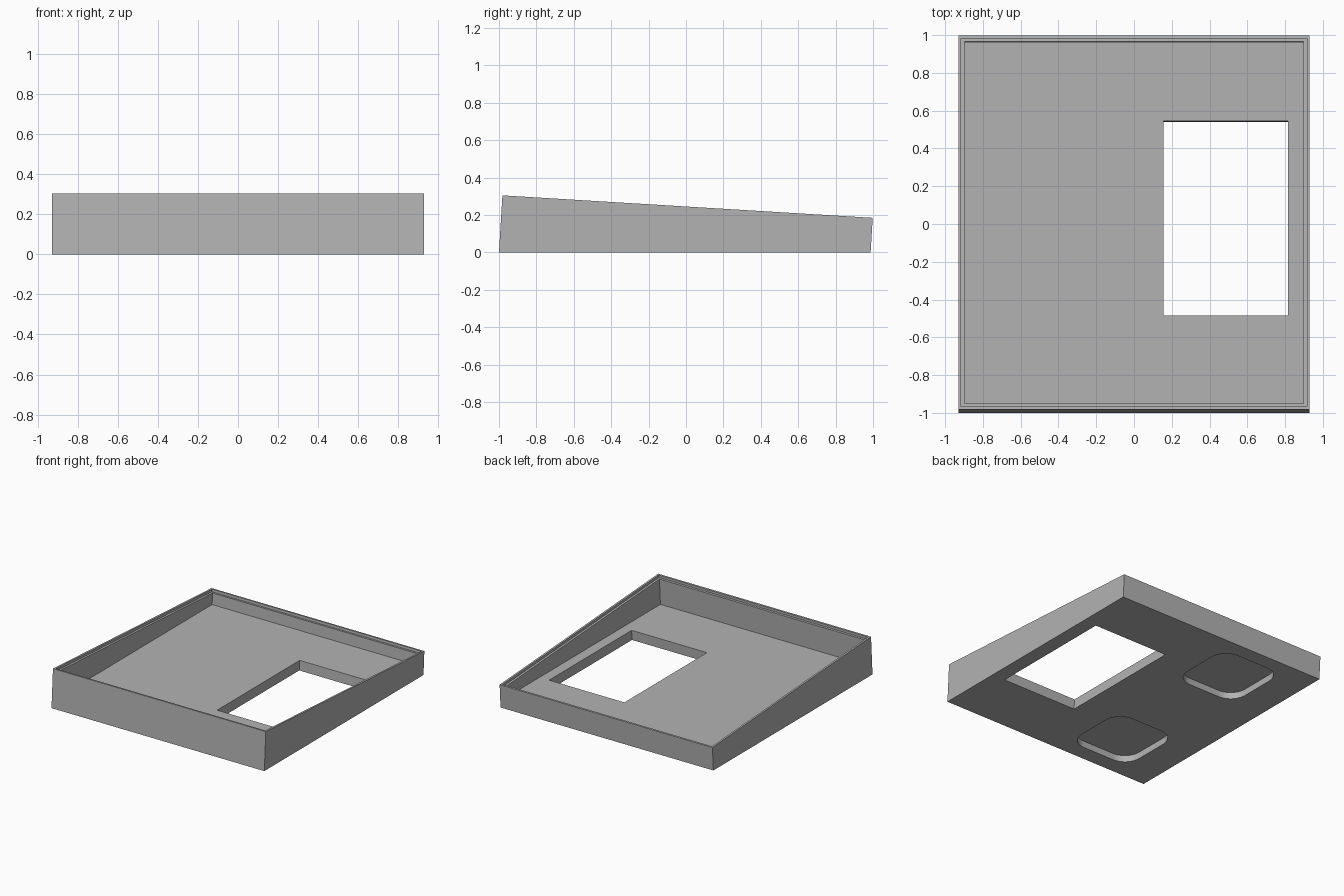
import bpy, bmesh, math

cube = bpy.data.objects.get("Cube")
if cube:
    bpy.data.objects.remove(cube, do_unlink=True)

SLOPE = 0.0606           # tilt of the rim, and lean of the walls
HALF_X, FRONT, BACK = 0.93, -1.0, 0.987
FLOOR = 0.078

grey = bpy.data.materials.new("plain_grey")
grey.use_nodes = True
colour = (0.45, 0.45, 0.45, 1)
grey.diffuse_color = colour
grey.node_tree.nodes["Principled BSDF"].inputs["Base Color"].default_value = colour


def loft(name, rings):
    """Skin a stack of equal rings and cap both ends."""
    bm = bmesh.new()
    loops = [[bm.verts.new(p) for p in ring] for ring in rings]
    n = len(loops[0])
    for low, high in zip(loops, loops[1:]):
        for i in range(n):
            j = (i + 1) % n
            bm.faces.new((low[i], low[j], high[j], high[i]))
    bm.faces.new(loops[0][::-1])
    bm.faces.new(loops[-1])
    bmesh.ops.recalc_face_normals(bm, faces=bm.faces)
    mesh = bpy.data.meshes.new(name)
    bm.to_mesh(mesh)
    bm.free()
    mesh.materials.append(grey)
    obj = bpy.data.objects.new(name, mesh)
    bpy.context.collection.objects.link(obj)
    return obj


def rectangle(x0, x1, y0, y1, height):
    """Leaning rectangle; height is a function of the base y."""
    ring = []
    for x, y in ((x0, y0), (x1, y0), (x1, y1), (x0, y1)):
        z = height(y)
        ring.append((x, y + SLOPE * z, z))
    return ring


def tray_ring(inset, height):
    return rectangle(inset - HALF_X, HALF_X - inset, FRONT + inset, BACK - inset, height)


def rim(drop=0):
    return lambda y: (0.305 - SLOPE * (y + 0.982)) / (1 + SLOPE ** 2) - drop


def level(z):
    return lambda y: z


# Wedge-shaped tray with a stepped rim
LIP, WALL, STEP = 0.015, 0.032, 0.02
tray = loft("tray", [
    tray_ring(0, level(0)),
    tray_ring(0, rim()),
    tray_ring(LIP, rim()),
    tray_ring(LIP, rim(STEP)),
    tray_ring(WALL, rim(STEP)),
    tray_ring(WALL, level(FLOOR)),
])

# Rectangular opening through the floor
cutters = [loft("opening_cutter", [
    rectangle(0.157, 0.815, -0.49, 0.54, level(z)) for z in (-0.05, 0.15)])]


def rounded_square(cx, cy, z, half=0.272, radius=0.135, steps=10):
    ring = []
    for corner in range(4):
        mid = math.radians(45 + 90 * corner)
        ox = math.copysign(half - radius, math.cos(mid))
        oy = math.copysign(half - radius, math.sin(mid))
        for i in range(steps + 1):
            a = math.radians(90 * (corner + i / steps))
            ring.append((cx + ox + radius * math.cos(a),
                         cy + oy + radius * math.sin(a), z))
    return ring


# Two rounded pockets in the underside
for y in (-0.6, 0.595):
    cutters.append(loft("pocket_cutter", [
        rounded_square(-0.395, y, z) for z in (-0.05, 0.052)]))

bpy.context.view_layer.objects.active = tray
for cutter in cutters:
    cutter.hide_render = True
    cut = tray.modifiers.new("cut", "BOOLEAN")
    cut.operation = "DIFFERENCE"
    cut.solver = "EXACT"
    cut.object = cutter
    bpy.ops.object.modifier_apply(modifier=cut.name)
    bpy.data.objects.remove(cutter, do_unlink=True)

bpy.ops.object.select_all(action="DESELECT")
tray.select_set(True)
bpy.ops.object.shade_smooth_by_angle(angle=math.radians(30))
